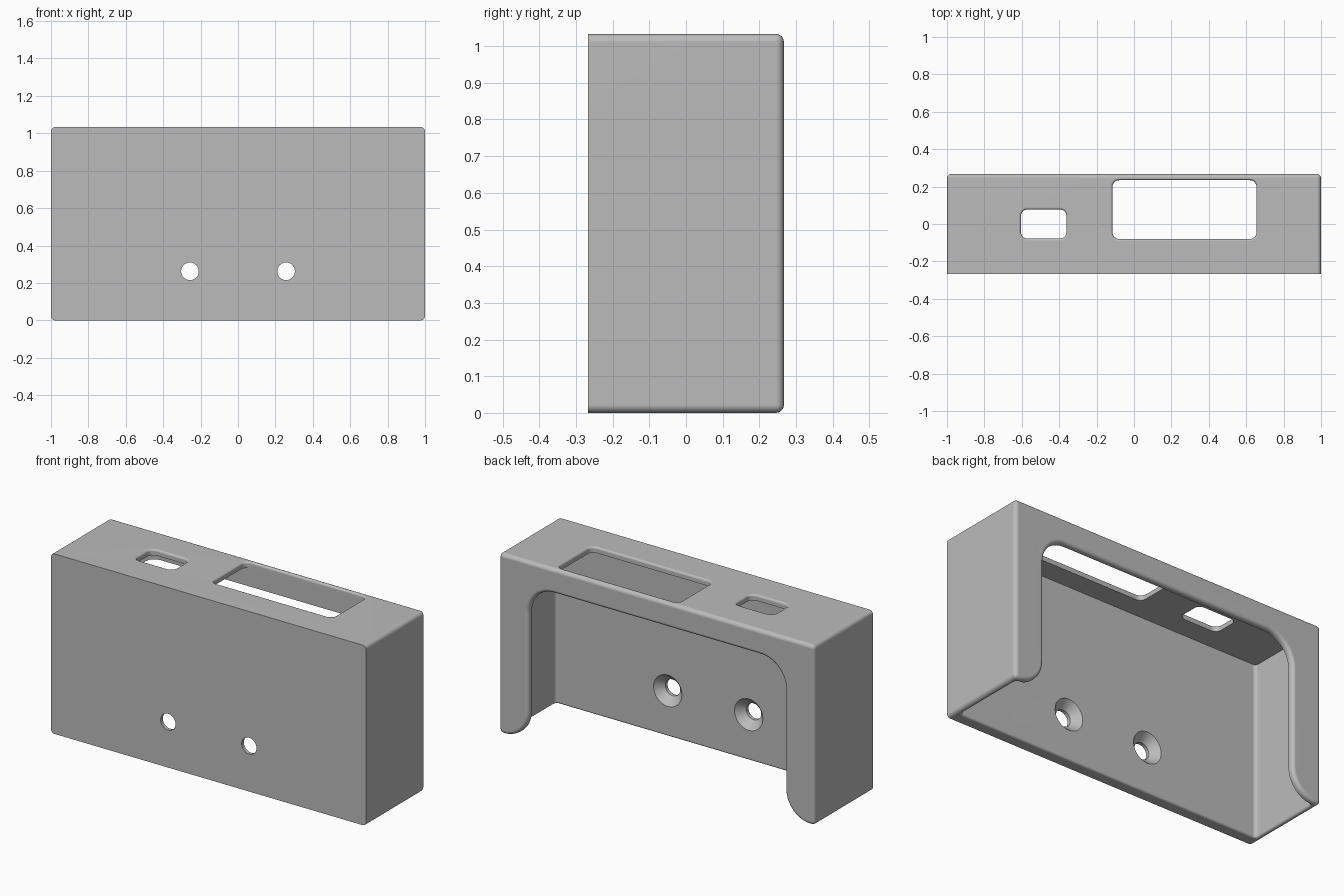
import bpy, bmesh, math
from mathutils import Vector

W, D, H = 1.0, 0.267, 1.033      # half width, half depth, height
WALL, FRONT = 0.033, 0.065       # shell thickness, front wall thickness
FILLET = 0.022

if "Cube" in bpy.data.objects:
    bpy.data.objects.remove(bpy.data.objects["Cube"])

grey = bpy.data.materials.new("plain_grey")
grey.use_nodes = True
grey.diffuse_color = (0.5, 0.5, 0.5, 1)
grey.node_tree.nodes["Principled BSDF"].inputs["Base Color"].default_value = (0.5, 0.5, 0.5, 1)


def make_object(name, bm):
    bmesh.ops.recalc_face_normals(bm, faces=bm.faces)
    mesh = bpy.data.meshes.new(name)
    bm.to_mesh(mesh)
    bm.free()
    mesh.materials.append(grey)
    obj = bpy.data.objects.new(name, mesh)
    bpy.context.collection.objects.link(obj)
    return obj


def loft(name, rings):
    """Closed solid through matching rings of points."""
    bm = bmesh.new()
    loops = [[bm.verts.new(p) for p in ring] for ring in rings]
    for a, b in zip(loops, loops[1:]):
        for i in range(len(a)):
            j = (i + 1) % len(a)
            bm.faces.new((a[i], a[j], b[j], b[i]))
    bm.faces.new(loops[0])
    bm.faces.new(loops[-1])
    return make_object(name, bm)


def arc(cx, cy, r, start, end, steps=10):
    angles = [math.radians(start + (end - start) * i / steps) for i in range(steps + 1)]
    return [(cx + r * math.cos(a), cy + r * math.sin(a)) for a in angles]


def rounded_rect(x0, x1, y0, y1, r, grow=0.0):
    pts = []
    corners = [(x1 - r, y1 - r), (x0 + r, y1 - r), (x0 + r, y0 + r), (x1 - r, y0 + r)]
    for i, (cx, cy) in enumerate(corners):
        pts += arc(cx, cy, r + grow, 90 * i, 90 * i + 90, 8)
    return pts


def flare(radius, steps=5):
    """Growth and height pairs of a quarter round that opens outwards."""
    angles = [math.pi / 2 * i / steps for i in range(steps + 1)]
    return [(radius * (1 - math.cos(a)), radius * math.sin(a)) for a in angles]


# Outer block, rounded everywhere except around the flat front
bm = bmesh.new()
bmesh.ops.create_cube(bm, size=1)
for v in bm.verts:
    v.co = Vector((v.co.x * 2 * W, v.co.y * 2 * D, (v.co.z + 0.5) * H))
edges = [e for e in bm.edges if any(v.co.y > 0 for v in e.verts)]
bmesh.ops.bevel(bm, geom=edges, offset=FILLET, segments=5, profile=0.5, affect='EDGES')
holder = make_object("holder_shell", bm)

cutters = []

# Cavity, open at the bottom with an eased rim
rim = 0.012
cavity = [(0, H - WALL)] + [(g, rim - h) for g, h in flare(rim)] + [(rim, -0.1)]
cutters.append(loft("cavity_cutter", [
    [(x, y, z) for x, y in rounded_rect(-W + WALL, W - WALL, -D + FRONT, D - WALL, 0.02, g)]
    for g, z in cavity]))

# Slots through the top
ease = 0.012
for name, x0, x1, y0, y1 in (("wide_slot", -0.115, 0.655, -0.08, 0.234),
                             ("small_slot", -0.605, -0.36, -0.077, 0.077)):
    levels = [(0, H - 0.1)] + [(g, H - ease + h) for g, h in flare(ease)] + [(ease, H + 0.1)]
    cutters.append(loft(name + "_cutter", [
        [(x, y, z) for x, y in rounded_rect(x0, x1, y0, y1, 0.035, g)] for g, z in levels]))


# Back opening: arched top corners, legs rounded off at the bottom
def opening(grow, half=0.815, top=0.892, r=0.16):
    right = arc(half + r, r, r - grow, 270, 180) + arc(half - r, top - r, r + grow, 0, 90)
    right = [(half + r, -0.1)] + right
    return right + [(-x, z) for x, z in reversed(right)]


levels = [(0, D - 0.06)] + [(g, D - 0.02 + h) for g, h in flare(0.02)] + [(0.02, D + 0.1)]
cutters.append(loft("opening_cutter", [[(x, y, z) for x, z in opening(g)] for g, y in levels]))

# Countersunk screw holes in the front wall
inner = -D + FRONT
for side in (-1, 1):
    steps = [(0.047, -D - 0.1), (0.047, inner - 0.045), (0.09, inner), (0.09, inner + 0.02)]
    cutters.append(loft("screw_hole_cutter", [
        [(side * 0.257 + x, y, 0.262 + z) for x, z in arc(0, 0, r, 0, 352.5, 47)]
        for r, y in steps]))

# Cut everything out of the shell
bpy.ops.object.select_all(action='DESELECT')
holder.select_set(True)
bpy.context.view_layer.objects.active = holder
for cutter in cutters:
    mod = holder.modifiers.new("cut", 'BOOLEAN')
    mod.operation = 'DIFFERENCE'
    mod.solver = 'EXACT'
    mod.object = cutter
    bpy.ops.object.modifier_apply(modifier=mod.name)
    bpy.data.objects.remove(cutter)

bpy.ops.object.shade_smooth_by_angle(angle=math.radians(30))
normals = holder.modifiers.new("even_shading", 'WEIGHTED_NORMAL')
normals.keep_sharp = True
